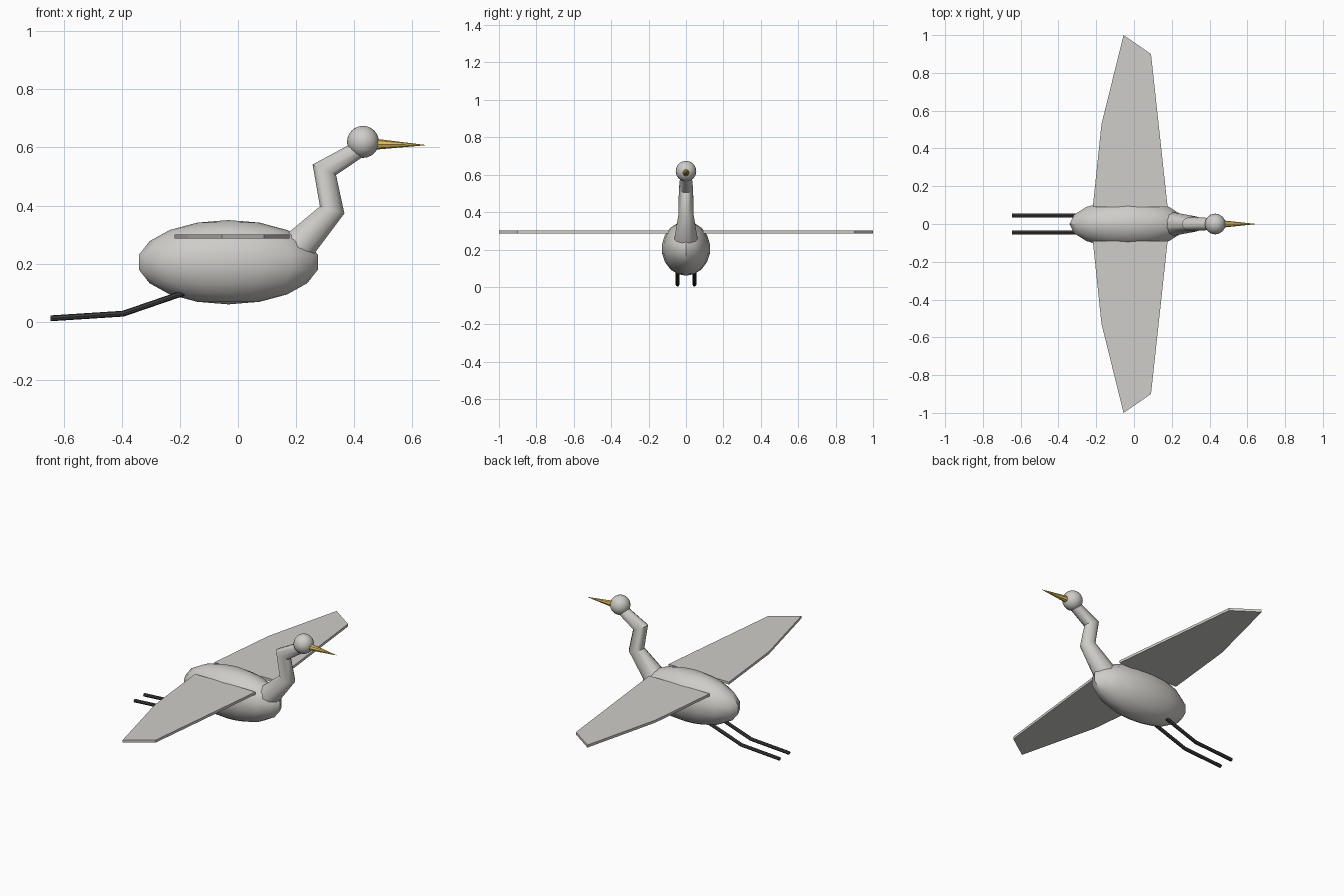
import bpy, bmesh, math
from mathutils import Vector, Matrix

cube = bpy.data.objects.get("Cube")
if cube:
    bpy.data.objects.remove(cube, do_unlink=True)


def material(name, rgb):
    m = bpy.data.materials.new(name)
    m.use_nodes = True
    m.diffuse_color = (*rgb, 1)
    bsdf = next(n for n in m.node_tree.nodes if n.type == 'BSDF_PRINCIPLED')
    bsdf.inputs["Base Color"].default_value = (*rgb, 1)
    return m


PLUMAGE = material("pale_grey", (0.62, 0.61, 0.58))
BEAK = material("golden_yellow", (0.72, 0.5, 0.1))
LEG = material("dark_grey", (0.05, 0.05, 0.052))


def finish(name, bm, mat, smooth=True):
    bmesh.ops.recalc_face_normals(bm, faces=bm.faces[:])
    mesh = bpy.data.meshes.new(name)
    bm.to_mesh(mesh)
    bm.free()
    mesh.materials.append(mat)
    obj = bpy.data.objects.new(name, mesh)
    bpy.context.collection.objects.link(obj)
    if smooth:
        bpy.ops.object.select_all(action='DESELECT')
        obj.select_set(True)
        bpy.context.view_layer.objects.active = obj
        bpy.ops.object.shade_smooth_by_angle(angle=math.radians(40))
    return obj


def ellipsoid(name, centre, radii, segments, rings, mat):
    bm = bmesh.new()
    bmesh.ops.create_uvsphere(bm, u_segments=segments, v_segments=rings, radius=1)
    bm.transform(Matrix.Translation(centre) @ Matrix.Diagonal((*radii, 1)))
    return finish(name, bm, mat)


def tube(name, path, radii, sides, mat, y=0):
    """Mitred tube through (x, z) points, lying in a plane of constant y."""
    bm = bmesh.new()
    pts = [Vector((x, y, z)) for x, z in path]
    side = Vector((0, 1, 0))
    rings = []
    for i, (p, r) in enumerate(zip(pts, radii)):
        before = (p - pts[max(i - 1, 0)]).normalized()
        after = (pts[min(i + 1, len(pts) - 1)] - p).normalized()
        tangent = (before + after).normalized()
        stretch = 1 / tangent.dot(after if after.length else before)
        up = tangent.cross(side) * stretch
        angles = [math.tau * k / sides for k in range(sides)]
        rings.append([bm.verts.new(p + r * (side * math.cos(a) + up * math.sin(a)))
                      for a in angles])
    for a, b in zip(rings, rings[1:]):
        for k in range(sides):
            n = (k + 1) % sides
            bm.faces.new((a[k], a[n], b[n], b[k]))
    bm.faces.new(rings[0])
    bm.faces.new(rings[-1])
    return finish(name, bm, mat)


def wing(name, sign):
    outline = [(-0.218, 0.09), (-0.172, 0.53), (-0.055, 1.0), (0.09, 0.9), (0.178, 0.09)]
    bm = bmesh.new()
    face = bm.faces.new([bm.verts.new((x, sign * y, 0.286)) for x, y in outline])
    top = bmesh.ops.extrude_face_region(bm, geom=[face])["geom"]
    bmesh.ops.translate(bm, vec=(0, 0, 0.015),
                        verts=[v for v in top if isinstance(v, bmesh.types.BMVert)])
    return finish(name, bm, PLUMAGE, smooth=False)


# Body and head
ellipsoid("body", (-0.033, 0, 0.205), (0.313, 0.13, 0.145), 16, 9, PLUMAGE)
ellipsoid("head", (0.43, 0, 0.619), (0.055, 0.055, 0.055), 16, 12, PLUMAGE)

# Kinked neck, starting inside the body and ending inside the head
tube("neck", [(0.18, 0.23), (0.324, 0.385), (0.297, 0.523), (0.43, 0.602)],
     [0.067, 0.041, 0.038, 0.03], 10, PLUMAGE)

# Tapered beak
tube("beak", [(0.47, 0.611), (0.643, 0.608)], [0.019, 0.0008], 8, BEAK)

# Wings and trailing legs, one of each per side
for label, sign in (("front", -1), ("back", 1)):
    wing(label + "_wing", sign)
    tube(label + "_leg", [(-0.15, 0.112), (-0.395, 0.028), (-0.645, 0.012)],
         [0.01] * 3, 8, LEG, y=sign * 0.045)
